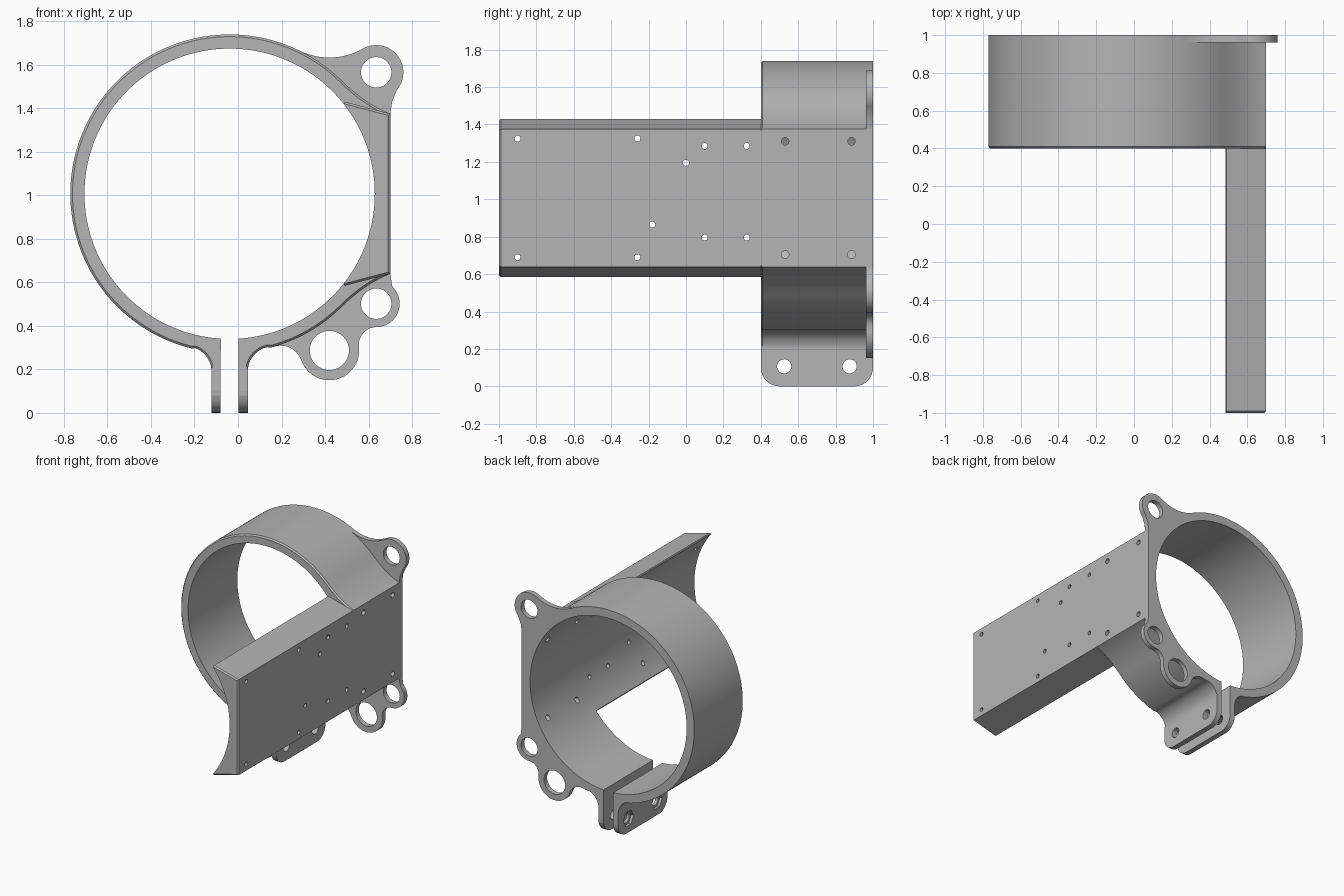
import bpy, bmesh
from math import sin, cos, radians, degrees, atan2, hypot, sqrt, pi
from mathutils import Matrix, Vector

if "Cube" in bpy.data.objects:
    bpy.data.objects.remove(bpy.data.objects["Cube"])

CX, CZ, R_OUT, R_IN = -0.0385, 1.007, 0.732, 0.667   # clamp ring centre and radii

grey = bpy.data.materials.new("plain_grey")
grey.diffuse_color = (0.46, 0.46, 0.46, 1)
grey.use_nodes = True
grey.node_tree.nodes["Principled BSDF"].inputs["Base Color"].default_value = grey.diffuse_color


def arc(cx, cz, r, a0, a1, n):
    return [(cx + r * cos(radians(a0 + (a1 - a0) * i / n)),
             cz + r * sin(radians(a0 + (a1 - a0) * i / n))) for i in range(n + 1)]


def flip(pts):
    return [(x, 2 * CZ - z) for x, z in pts]


def make_object(name, bm):
    bmesh.ops.recalc_face_normals(bm, faces=bm.faces)
    me = bpy.data.meshes.new(name)
    bm.to_mesh(me)
    bm.free()
    me.materials.append(grey)
    ob = bpy.data.objects.new(name, me)
    bpy.context.collection.objects.link(ob)
    return ob


def prism(pts, y0, y1):
    """Extrude an x-z outline along y."""
    bm = bmesh.new()
    face = bm.faces.new([bm.verts.new((x, y0, z)) for x, z in pts])
    ext = bmesh.ops.extrude_face_region(bm, geom=[face], use_keep_orig=True)["geom"]
    vs = [v for v in ext if isinstance(v, bmesh.types.BMVert)]
    bmesh.ops.translate(bm, vec=(0, y1 - y0, 0), verts=vs)
    bmesh.ops.recalc_face_normals(bm, faces=bm.faces)
    return bm


def bevel(bm, test, offset, segments):
    edges = [e for e in bm.edges if test(e.verts[0].co, e.verts[1].co)]
    bmesh.ops.bevel(bm, geom=edges, offset=offset, segments=segments,
                    profile=0.5, affect='EDGES')


def drill(ob, holes, axis):
    """Cut cylinders: each hole is (centre, radius, length, sides)."""
    bm = bmesh.new()
    rot = Matrix.Rotation(pi / 2, 4, 'Y' if axis == 'x' else 'X')
    for c, r, length, sides in holes:
        bmesh.ops.create_cone(bm, cap_ends=True, segments=sides, radius1=r, radius2=r,
                              depth=length, matrix=Matrix.Translation(c) @ rot)
    cutter = make_object("hole_cutter", bm)
    mod = ob.modifiers.new("holes", 'BOOLEAN')
    mod.operation, mod.solver, mod.object = 'DIFFERENCE', 'EXACT', cutter
    bpy.context.view_layer.objects.active = ob
    bpy.ops.object.modifier_apply(modifier=mod.name)
    bpy.data.objects.remove(cutter)


def finish(ob):
    bpy.ops.object.select_all(action='DESELECT')
    ob.select_set(True)
    bpy.context.view_layer.objects.active = ob
    bpy.ops.object.shade_smooth_by_angle(angle=radians(30))
    for p in ob.data.polygons:           # keep the flat end caps flat
        if abs(p.normal.y) > 0.99 or abs(p.normal.x) > 0.999:
            p.use_smooth = False


# Split clamp ring with flat side and two bolt tabs, as one outline
blend = []
p0 = Vector((CX + R_OUT * cos(pi / 4), CZ + R_OUT * sin(pi / 4)))
p1, p2 = Vector((0.585, 1.42)), Vector((0.70, 1.375))
for i in range(1, 9):
    t = i / 8
    blend.append(tuple(p0 * (1 - t) ** 2 + p1 * 2 * t * (1 - t) + p2 * t * t))
tab = [(0.0025, 0), (0.045, 0)] + arc(0.16, 0.19, 0.115, 180, 103.6, 12)
outline = tab + arc(CX, CZ, R_OUT, -76.4, -45, 20)[1:]
outline += flip(blend) + blend[::-1]
outline += arc(CX, CZ, R_OUT, 45, 256.4, 120)
outline += [(2 * CX - x, z) for x, z in tab[::-1]][1:]
outline += arc(CX, CZ, R_IN, 266.5, -86.5, 180)
bm = prism(outline, 0.4, 1.0)


def ring_rim(a, b):
    return (max(a.y, b.y) < 0.41 and min(a.z, b.z) > 0.2 and min(a.x, b.x) < 0.69
            and all(hypot(v.x - CX, v.z - CZ) > R_OUT - 0.01 for v in (a, b)))


bevel(bm, ring_rim, 0.01, 1)
bevel(bm, lambda a, b: max(a.z, b.z) < 0.001 and abs(a.y - b.y) < 0.001, 0.1, 8)
ring = make_object("clamp_ring", bm)
drill(ring, [((0.65, y, z), 0.02, 0.5, 24) for y in (0.53, 0.885) for z in (1.31, 0.705)]
      + [((0, y, 0.107), 0.038, 0.6, 32) for y in (0.525, 0.875)], 'x')
# Hexagonal nut pockets on the outside of the left tab
drill(ring, [((-0.152, y, 0.107), 0.062, 0.1, 6) for y in (0.525, 0.875)], 'x')
finish(ring)

# Long mounting plate with a curved inner face
bm = prism([(0.70, 2 * CZ - 1.375), (0.70, 1.375), (0.49, 1.43)]
           + arc(CX, CZ, R_IN, 38.2, -38.2, 40) + [(0.49, 2 * CZ - 1.43)], -1.0, 0.4)
bevel(bm, lambda a, b: max(a.y, b.y) < -0.99 and max(a.x, b.x) > 0.69, 0.01, 1)
plate = make_object("mounting_plate", bm)
spots = [(-0.9, 1.325), (-0.26, 1.325), (0.1, 1.285), (0.325, 1.285), (0, 1.195),
         (-0.18, 0.865), (0.1, 0.795), (0.325, 0.795), (-0.26, 0.69), (-0.9, 0.69)]
drill(plate, [((0.6, y, z), 0.016, 0.6, 20) for y, z in spots], 'x')
finish(plate)


# Thin ears at the back: circles joined to the ring by tangent fillets
def ear(name, lobes, lower):
    px, pz, pr = CX, CZ, R_OUT
    pts, start = [], None
    for cx, cz, r, f, hole in lobes:
        dx, dz = cx - px, cz - pz
        d = hypot(dx, dz)
        a = ((pr + f) ** 2 - (r + f) ** 2 + d * d) / (2 * d)
        h = sqrt((pr + f) ** 2 - a * a)
        fx, fz = px + (dx * a - dz * h) / d, pz + (dz * a + dx * h) / d
        enter = degrees(atan2(fz - pz, fx - px))
        if start is None:
            first = enter
        else:                            # lobe arc between two fillets
            pts += arc(px, pz, pr, start, start - (start - enter) % 360, 20)[1:-1]
        a0 = degrees(atan2(pz - fz, px - fx))
        a1 = degrees(atan2(cz - fz, cx - fx))
        pts += arc(fx, fz, f, a0, a0 + (a1 - a0 + 180) % 360 - 180, 14)
        start = degrees(atan2(fz - cz, fx - cx))
        px, pz, pr = cx, cz, r
    pts += arc(px, pz, pr, start, -40, 24)[1:]
    pts += [(0.708, 1.43), (0.70, 1.375)]
    pts += arc(CX, CZ, 0.70, 24, first, 30)
    holes = [(cx, cz, hole) for cx, cz, r, f, hole in lobes]
    if lower:
        pts = flip(pts)
        holes = [(x, 2 * CZ - z, r) for x, z, r in holes]
    ob = make_object(name, prism(pts, 0.962, 1.0))
    drill(ob, [((x, 0.98, z), r, 0.2, 40) for x, z, r in holes], 'y')
    finish(ob)


ear("upper_ear", [(0.635, 1.565, 0.125, 0.31, 0.07)], False)
ear("lower_ears", [(0.42, 1.727, 0.137, 0.1, 0.09),
                   (0.635, 1.512, 0.108, 0.08, 0.07)], True)
